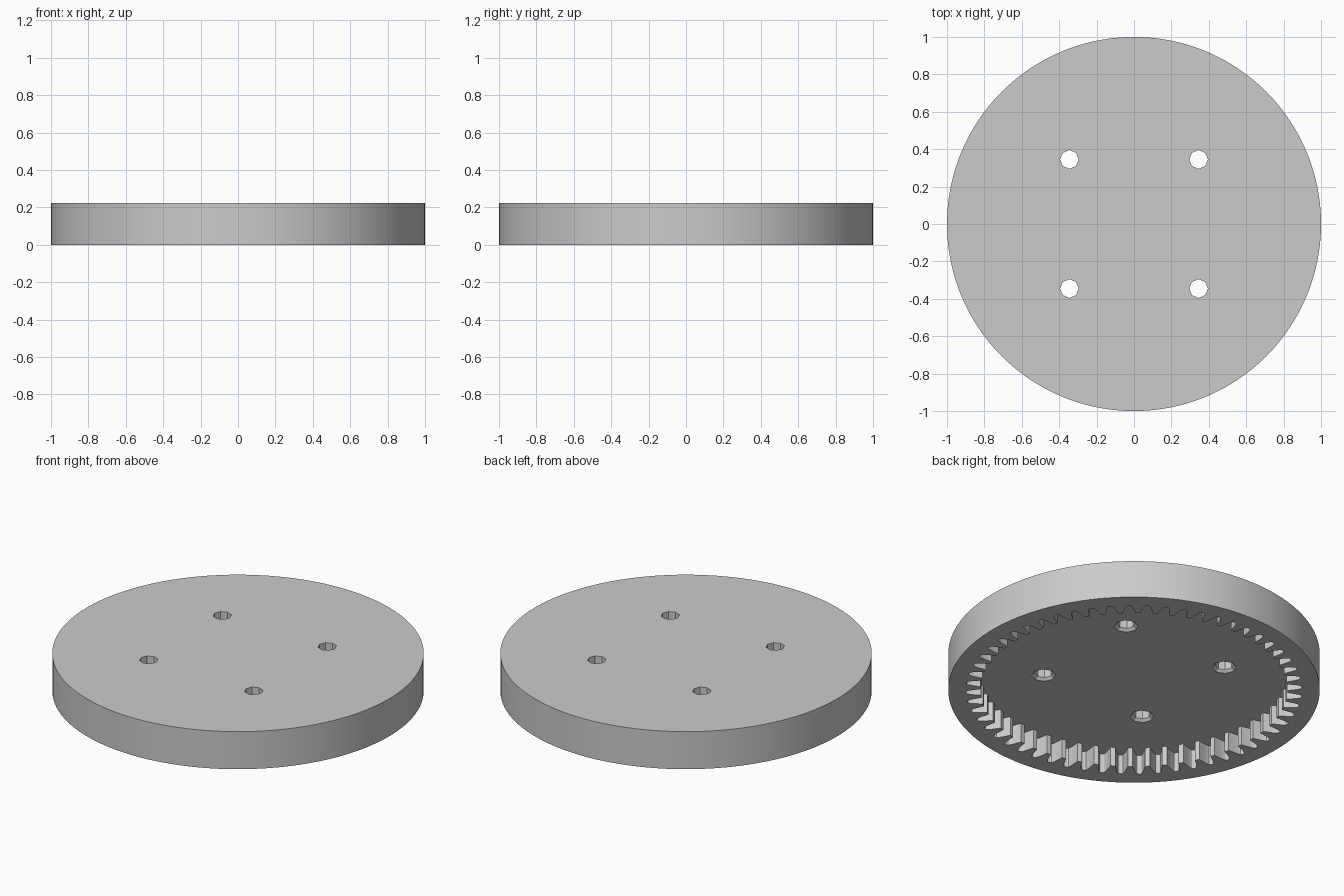
import bpy
import bmesh
from math import cos, sin, pi

cube = bpy.data.objects.get("Cube")
if cube:
    bpy.data.objects.remove(cube)

HEIGHT, FLOOR = 0.223, 0.115
TEETH, TIP_R, ROOT_R = 56, 0.826, 0.906
HOLE_OFFSET, HOLE_R = 0.345, 0.05

grey = bpy.data.materials.new("light_grey")
grey.use_nodes = True
colour = (0.6, 0.6, 0.6, 1)
grey.diffuse_color = colour
grey.node_tree.nodes["Principled BSDF"].inputs["Base Color"].default_value = colour


def circle(radius, count, cx=0, cy=0):
    return [(cx + radius * cos(2 * pi * i / count),
             cy + radius * sin(2 * pi * i / count)) for i in range(count)]


def loft(name, sections):
    """Closed solid through (outline, z) sections, listed from bottom to top."""
    bm = bmesh.new()
    rings = [[bm.verts.new((x, y, z)) for x, y in outline] for outline, z in sections]
    for low, high in zip(rings, rings[1:]):
        n = len(low)
        for i in range(n):
            j = (i + 1) % n
            bm.faces.new((low[i], low[j], high[j], high[i]))
    bm.faces.new(rings[0][::-1])
    bm.faces.new(rings[-1])
    mesh = bpy.data.meshes.new(name)
    bm.to_mesh(mesh)
    bm.free()
    mesh.materials.append(grey)
    obj = bpy.data.objects.new(name, mesh)
    bpy.context.collection.objects.link(obj)
    return obj


def cut(target, cutter):
    cutter.hide_render = True
    mod = target.modifiers.new("cut", 'BOOLEAN')
    mod.operation, mod.solver, mod.object = 'DIFFERENCE', 'EXACT', cutter
    bpy.context.view_layer.objects.active = target
    bpy.ops.object.modifier_apply(modifier=mod.name)
    bpy.data.objects.remove(cutter)


# Disc body
gear = loft("ring_gear", [(circle(1, 160), 0), (circle(1, 160), HEIGHT)])

# Toothed recess: half a gap as (pitch fraction from tooth centre, depth fraction)
half_gap = [(0.14, 0), (0.19, 0.25), (0.25, 0.55), (0.31, 0.8), (0.37, 0.95), (0.44, 1)]
gap = half_gap + [(1 - f, d) for f, d in reversed(half_gap)]
outline = []
for tooth in range(TEETH):
    for fraction, depth in gap:
        a = 2 * pi * (tooth + fraction) / TEETH
        r = TIP_R + (ROOT_R - TIP_R) * depth
        outline.append((r * cos(a), r * sin(a)))
cut(gear, loft("recess_cutter", [(outline, -0.1), (outline, FLOOR)]))

# Four eight-sided bolt holes, countersunk from below
for sx in (-1, 1):
    for sy in (-1, 1):
        sections = [(circle(r, 8, sx * HOLE_OFFSET, sy * HOLE_OFFSET), z) for r, z in (
            (HOLE_R + 0.03, FLOOR - 0.015), (HOLE_R, FLOOR + 0.015), (HOLE_R, HEIGHT + 0.1))]
        cut(gear, loft("hole_cutter", sections))

# Smooth rim with sharp edges
bpy.ops.object.select_all(action='DESELECT')
gear.select_set(True)
bpy.context.view_layer.objects.active = gear
bpy.ops.object.shade_smooth_by_angle(angle=pi / 7)
